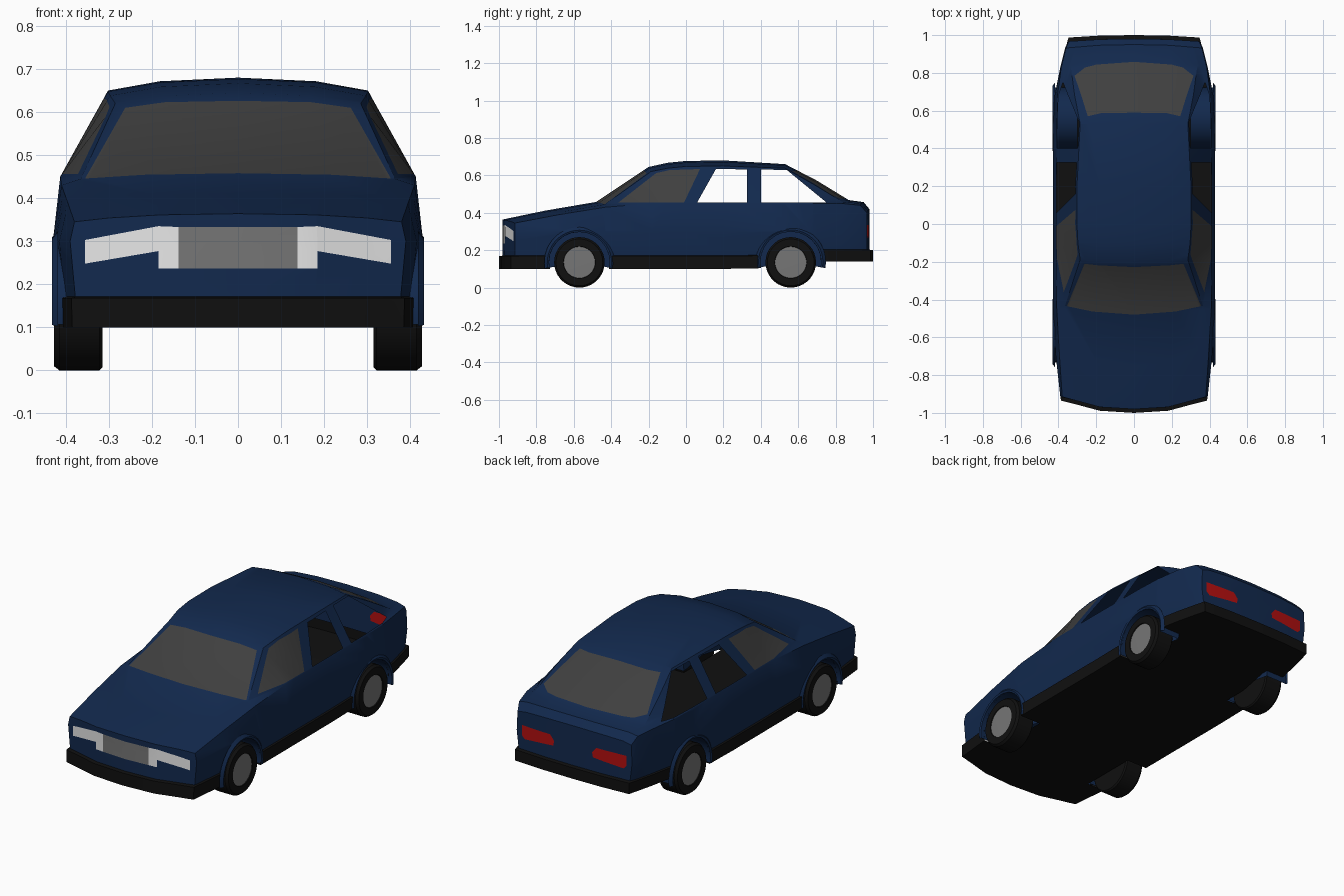
import bpy, bmesh, math
from mathutils import Vector

if "Cube" in bpy.data.objects:
    bpy.data.objects.remove(bpy.data.objects["Cube"])


def material(name, r, g, b):
    m = bpy.data.materials.new(name)
    m.diffuse_color = (r, g, b, 1)
    m.use_nodes = True
    m.node_tree.nodes["Principled BSDF"].inputs["Base Color"].default_value = m.diffuse_color
    return m


BLUE, BLACK, GLASS, GREY, WHITE, RED = range(6)
MATS = [material("blue paint", .006, .022, .075), material("black rubber", .005, .005, .005),
        material("dark glass", .05, .05, .05), material("grey metal", .18, .18, .18),
        material("white lamp", .8, .8, .8), material("red lamp", .45, .005, .005)]


def finish(name, bm, angle=30):
    """Turn the +x half into a mirrored, smooth-shaded object."""
    me = bpy.data.meshes.new(name)
    bm.to_mesh(me)
    bm.free()
    ob = bpy.data.objects.new(name, me)
    bpy.context.collection.objects.link(ob)
    for m in MATS:
        me.materials.append(m)
    bpy.ops.object.select_all(action='DESELECT')
    ob.select_set(True)
    bpy.context.view_layer.objects.active = ob
    bpy.ops.object.shade_smooth_by_angle(angle=math.radians(angle))
    mod = ob.modifiers.new("mirror", 'MIRROR')
    mod.use_clip = True
    return ob


def cut(bm, axes, poly, test, mat=None):
    """Cut a convex outline into the faces passing test; paint it, or open it if mat is None."""
    bm.normal_update()
    a, b = axes
    cu = sum(p[0] for p in poly) / len(poly)
    cv = sum(p[1] for p in poly) / len(poly)
    faces = [f for f in bm.faces if test(f.calc_center_median(), f.normal)]
    for p, q in zip(poly, poly[1:] + poly[:1]):
        no, co = Vector((0, 0, 0)), Vector((0, 0, 0))
        no[a], no[b] = -(q[1] - p[1]), q[0] - p[0]
        co[a], co[b] = p
        if no[a] * (cu - p[0]) + no[b] * (cv - p[1]) < 0:
            no = -no
        no.normalize()
        geom = faces + list({e for f in faces for e in f.edges}) + list({v for f in faces for v in f.verts})
        out = bmesh.ops.bisect_plane(bm, geom=geom, plane_co=co, plane_no=no, dist=1e-5)['geom']
        faces = [f for f in out if isinstance(f, bmesh.types.BMFace) and f.is_valid
                 and (f.calc_center_median() - co).dot(no) > 0]
        if not faces:
            return
    if mat is None:
        bmesh.ops.delete(bm, geom=faces, context='FACES')
    else:
        for f in faces:
            f.material_index = mat


# Body stations: y, side half width, shoulder x z, roof edge x z, centre z, corner bow
STATIONS = [
    (-.98, .39, .38, .345, .30, .354, .364, .065),
    (-.75, .415, .395, .388, .32, .398, .412, .06),
    (-.48, .43, .41, .43, .365, .445, .458, .05),
    (-.20, .43, .413, .45, .285, .62, .645, .02),
    (-.10, .43, .413, .45, .297, .638, .667, 0),
    (.0, .43, .413, .45, .302, .648, .677, 0),
    (.20, .43, .413, .45, .302, .65, .68, 0),
    (.53, .43, .41, .45, .285, .638, .66, 0),
    (.70, .42, .405, .45, .315, .55, .572, -.02),
    (.87, .39, .385, .45, .335, .458, .468, -.04),
    (.95, .365, .36, .44, .31, .45, .457, -.02),
    (.98, .35, .345, .40, .30, .412, .42, -.015),
]


def bow(x, amount):
    return amount * min(1, max(0, (x - .14) / .24))


def section(st):
    y, xm, xs, zs, xr, zr, zt, bw = st
    s = min(1, max(0, (y - .5) / .2))
    z0, z1 = .10 + .04 * s, .168 + .032 * s
    pts = [(0, z0), (xm - .005, z0), (xm - .003, z1), (xm - .012, z1 + .003), (xm, .30),
           (xs, zs), (xr, zr), (xr * .6, zr + .72 * (zt - zr)), (0, zt)]
    push = (-.02 if y < 0 else .02) if abs(y) > .97 else 0
    return [(x, y + bow(x, bw) + (push if i < 3 else 0), z) for i, (x, z) in enumerate(pts)]


# Body shell: loft of half sections
bm = bmesh.new()
secs = [section(s) for s in STATIONS]
rows = [[bm.verts.new(p) for p in s] for s in secs]


def face(verts, mat):
    vs = list(dict.fromkeys(verts))
    bm.faces.new(vs).material_index = mat


for ra, rb in zip(rows, rows[1:]):
    for i in range(8):
        face((ra[i], ra[i + 1], rb[i + 1], rb[i]), BLACK if i < 3 else BLUE)

# Front and rear panels
for st, sec, vs in ((STATIONS[0], secs[0], rows[0]), (STATIONS[-1], secs[-1], rows[-1])):
    grid = []
    for r in range(1, 5):
        x0, y0, z = sec[r]
        line = [vs[r]]
        for k in (6, 7, 8):
            x = x0 * sec[k][0] / sec[5][0]
            if r == 1 and k == 8:
                line.append(vs[0])
            else:
                line.append(bm.verts.new((x, y0 - bow(x0, st[7]) + bow(x, st[7]), z)))
        grid.append(line)
    grid.append(vs[5:9])
    for r in range(4):
        for k in range(3):
            face((grid[r][k], grid[r][k + 1], grid[r + 1][k + 1], grid[r + 1][k]),
                 BLACK if r < 2 else BLUE)
    face(grid[0], BLACK)
bmesh.ops.recalc_face_normals(bm, faces=bm.faces)

SIDE, FRONT, TOP = (1, 2), (0, 2), (0, 1)
WHEELS = ((-.57, .135), (.56, .137))
side = lambda c, n: n.x > .3 and c.z > .4

# Side glass and open rear side windows
cut(bm, SIDE, [(-.36, .456), (-.01, .456), (.075, .634), (-.09, .628), (-.16, .612)], side, GLASS)
cut(bm, SIDE, [(.06, .456), (.325, .456), (.325, .632), (.16, .634)], side)
cut(bm, SIDE, [(.40, .456), (.75, .456), (.54, .628), (.40, .632)], side)
# Windscreen and rear window
cut(bm, FRONT, [(-.1, .460), (.355, .446), (.262, .61), (.17, .623), (-.1, .628)],
    lambda c, n: n.y < -.3 and c.z > .42, GLASS)
cut(bm, FRONT, [(-.1, .475), (.26, .475), (.315, .492), (.245, .622), (-.1, .632)],
    lambda c, n: n.y > .25 and c.z > .46, GLASS)
# Grille, headlamps, tail lamps
nose = lambda c, n: n.y < -.5 and .17 < c.z < .36 and c.y < -.8
cut(bm, FRONT, [(-.1, .237), (.138, .237), (.138, .333), (-.1, .333)], nose, GREY)
cut(bm, FRONT, [(.138, .237), (.185, .237), (.185, .335), (.138, .333)], nose, WHITE)
cut(bm, FRONT, [(.185, .277), (.355, .248), (.355, .303), (.185, .335)], nose, WHITE)
cut(bm, FRONT, [(.12, .278), (.30, .262), (.318, .28), (.318, .335), (.14, .335), (.115, .305)],
    lambda c, n: n.y > .5 and .19 < c.z < .43 and c.y > .9, RED)
# Wheel openings in floor and sides
for wy, wz in WHEELS:
    cut(bm, TOP, [(.30, wy - .16), (.6, wy - .16), (.6, wy + .16), (.30, wy + .16)],
        lambda c, n: n.z < -.5 and c.z < .2)
    ring = [(wy + .162 * math.cos(t * math.pi / 12), wz + .162 * math.sin(t * math.pi / 12)) for t in range(24)]
    cut(bm, SIDE, ring, lambda c, n: c.x > .3 and c.z < .44 and abs(c.y - wy) < .4)
finish("car_body", bm)


def lathe(name, profile, mats, wy, wz, a0, a1, steps):
    """Turn (radius, x) points round the wheel axle."""
    bm = bmesh.new()
    rings = []
    for s in range(steps + 1):
        t = a0 + (a1 - a0) * s / steps
        rings.append([bm.verts.new((x, wy + r * math.cos(t), wz + r * math.sin(t))) for r, x in profile])
    for ra, rb in zip(rings, rings[1:]):
        for i, m in enumerate(mats):
            bm.faces.new((ra[i], ra[i + 1], rb[i + 1], rb[i])).material_index = m
    bmesh.ops.remove_doubles(bm, verts=bm.verts, dist=1e-5)
    bmesh.ops.recalc_face_normals(bm, faces=bm.faces)
    finish(name, bm)


# Wheels with hub discs, and wheel arches with a small flared lip
TYRE = [(0, .315), (.128, .315), (.135, .322), (.135, .415), (.125, .428), (.086, .428), (.084, .424), (0, .426)]
ARCH = [(0, .30), (.162, .30), (.162, .428), (.172, .432), (.188, .418)]
for label, (wy, wz) in zip(("front", "rear"), WHEELS):
    lathe(label + "_wheels", TYRE, [BLACK] * 6 + [GREY], wy, .135, 0, math.tau, 36)
    lathe(label + "_wheel_arches", ARCH, [BLUE] * 4, wy, wz, math.radians(-10), math.radians(190), 24)
